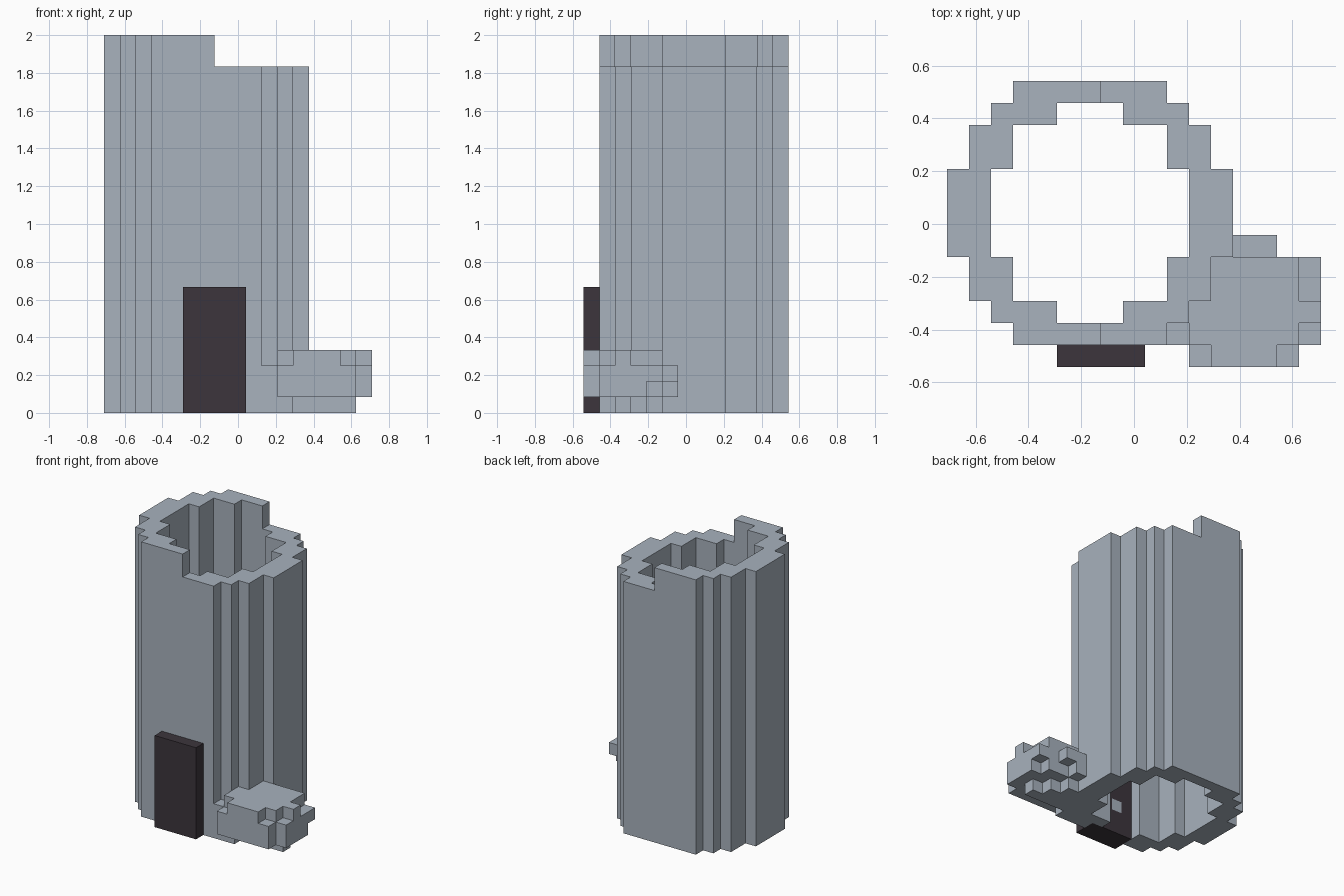
import bpy, bmesh
from mathutils import Vector

U = 1 / 12                       # edge of one block
ORIGIN = Vector((-8.5, -6.5, 0))  # grid corner, in blocks

cube = bpy.data.objects.get("Cube")
if cube:
    bpy.data.objects.remove(cube, do_unlink=True)


def material(name, colour):
    m = bpy.data.materials.new(name)
    m.use_nodes = True
    m.diffuse_color = (*colour, 1)
    bsdf = next(n for n in m.node_tree.nodes if n.type == 'BSDF_PRINCIPLED')
    bsdf.inputs["Base Color"].default_value = (*colour, 1)
    bsdf.inputs["Roughness"].default_value = 0.9
    return m


def box(x0, x1, y0, y1, z0, z1):
    """Set of grid cells filling a box."""
    return {(x, y, z) for x in range(x0, x1) for y in range(y0, y1) for z in range(z0, z1)}


def build(name, cells, mat):
    """Mesh the outer skin of a set of blocks, merging flat areas."""
    bm = bmesh.new()
    verts = {}

    def vert(p):
        key = tuple(p)
        if key not in verts:
            verts[key] = bm.verts.new((Vector(key) + ORIGIN) * U)
        return verts[key]

    for c in cells:
        for axis in range(3):
            a, b = (axis + 1) % 3, (axis + 2) % 3
            for side in (0, 1):
                near = list(c)
                near[axis] += 2 * side - 1
                if tuple(near) in cells:
                    continue
                ring = []
                for da, db in ((0, 0), (1, 0), (1, 1), (0, 1)):
                    p = list(c)
                    p[axis] += side
                    p[a] += da
                    p[b] += db
                    ring.append(vert(p))
                bm.faces.new(ring if side else ring[::-1])
    bmesh.ops.dissolve_limit(bm, angle_limit=0.01, verts=bm.verts, edges=bm.edges)
    mesh = bpy.data.meshes.new(name)
    bm.to_mesh(mesh)
    bm.free()
    mesh.materials.append(mat)
    obj = bpy.data.objects.new(name, mesh)
    bpy.context.collection.objects.link(obj)
    return obj


stone = material("grey stone", (0.392, 0.445, 0.509))
wood = material("dark wood", (0.045, 0.036, 0.045))

# Door, two blocks deep, with one stone block set in its inner layer
door = box(5, 9, 0, 2, 0, 8)
inset = box(6, 7, 1, 2, 2, 3)

# Round tower: outer and inner half-spans for rows from front to middle
outer_start = [3, 2, 1, 1, 0, 0]
inner_start = [None, 5, 3, 3, 2, 2]
tower = set()
for row, (start, hole) in enumerate(zip(outer_start, inner_start)):
    for y in (1 + row, 12 - row):
        tower |= box(start, 13 - start, y, y + 1, 0, 24)
        if hole is not None:
            tower -= box(hole, 13 - hole, y, y + 1, 0, 24)
tower -= box(7, 13, 0, 13, 22, 24)   # broken, lower half of the rim
tower -= door

# Rubble heap: layers from the ground up
rubble = set()
rubble |= box(10, 12, 1, 2, 0, 1) | box(10, 16, 2, 3, 0, 1)
rubble |= box(11, 15, 3, 4, 0, 1) | box(11, 14, 4, 5, 0, 1)
rubble |= box(11, 16, 0, 1, 1, 3) | box(10, 17, 1, 3, 1, 3)
rubble |= box(11, 17, 3, 5, 1, 3) | box(13, 15, 5, 6, 1, 3)
rubble -= box(16, 17, 4, 5, 1, 2) | box(14, 15, 5, 6, 1, 2)
rubble |= box(12, 15, 0, 1, 3, 4) | box(11, 16, 1, 5, 3, 4) | box(16, 17, 2, 3, 3, 4)

build("tower_wall", tower, stone)
build("rubble_heap", rubble - tower, stone)
build("door", door - inset, wood)
build("door_inset", inset, stone)
